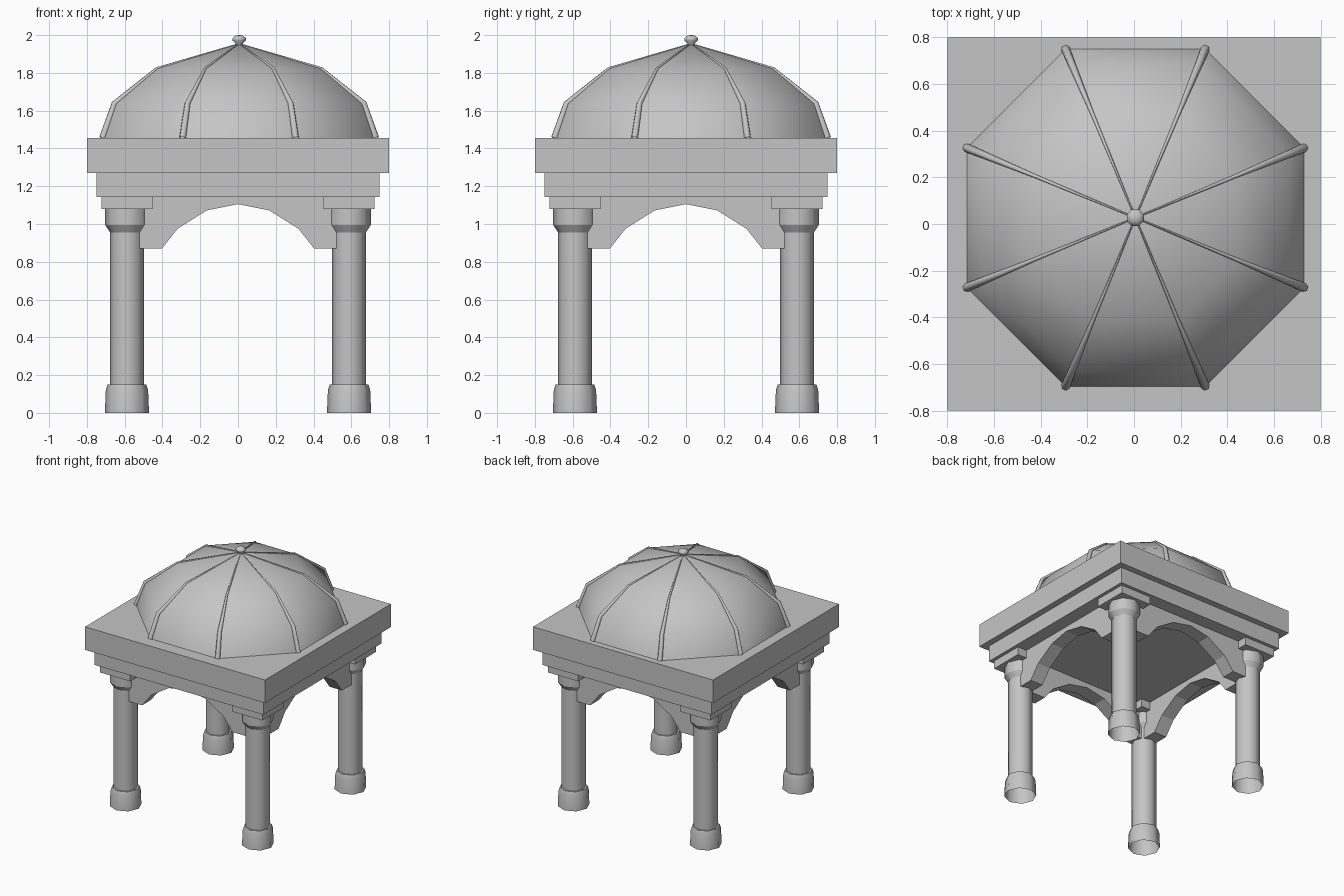
import bpy
import bmesh
import math
from mathutils import Matrix, Vector

cube = bpy.data.objects.get("Cube")
if cube:
    bpy.data.objects.remove(cube, do_unlink=True)

STONE = (0.56, 0.56, 0.56, 1.0)
stone = bpy.data.materials.new("grey_stone")
stone.use_nodes = True
stone.diffuse_color = STONE
stone.node_tree.nodes["Principled BSDF"].inputs["Base Color"].default_value = STONE


def finish(bm, name, smooth_angle=None):
    """Turn a bmesh into a linked object in the stone material."""
    bmesh.ops.recalc_face_normals(bm, faces=bm.faces)
    mesh = bpy.data.meshes.new(name)
    bm.to_mesh(mesh)
    bm.free()
    mesh.materials.append(stone)
    if smooth_angle:
        mesh.shade_smooth()
        mesh.set_sharp_from_angle(angle=math.radians(smooth_angle))
    obj = bpy.data.objects.new(name, mesh)
    bpy.context.collection.objects.link(obj)
    return obj


def block(name, x, y, width, z0, z1):
    """Square slab between two heights."""
    bm = bmesh.new()
    bmesh.ops.create_cube(bm, size=1)
    bmesh.ops.scale(bm, vec=(width, width, z1 - z0), verts=bm.verts)
    bmesh.ops.translate(bm, vec=(x, y, (z0 + z1) / 2), verts=bm.verts)
    return finish(bm, name)


def turned(name, x, y, profile, turn=0.0, smooth_angle=50):
    """Eight-sided turned part from (radius, height) points, open at its ends."""
    bm = bmesh.new()
    rings = []
    for r, z in profile:
        angles = [turn + i * math.tau / 8 for i in range(8)]
        if r == 0:
            rings.append([bm.verts.new((x, y, z))] * 8)
        else:
            rings.append([bm.verts.new((x + r * math.cos(a), y + r * math.sin(a), z))
                          for a in angles])
    for low, high in zip(rings, rings[1:]):
        for i in range(8):
            j = (i + 1) % 8
            corners = [low[i], low[j], high[j], high[i]]
            bm.faces.new(list(dict.fromkeys(corners)))
    return finish(bm, name, smooth_angle)


# Roof slab and beam course
block("roof_slab", 0, 0, 1.6, 1.27, 1.455)
block("beam_course", 0, 0, 1.5, 1.143, 1.27)

# Four columns: flared base, shaft, capital and square abacus
POST = 0.588
for sx, side in ((-1, "right"), (1, "left")):
    for sy, end in ((-1, "front"), (1, "back")):
        x, y, tag = sx * POST, sy * POST, f"{end}_{side}"
        turned(f"{tag}_base", x, y, [(0.117, 0), (0.112, 0.12), (0.103, 0.15), (0.085, 0.15)])
        turned(f"{tag}_shaft", x, y, [(0.09, 0.14), (0.09, 0.96)])
        turned(f"{tag}_capital_taper", x, y, [(0.088, 0.953), (0.115, 0.995)])
        turned(f"{tag}_capital", x, y, [(0.115, 0.995), (0.115, 1.08)])
        block(f"{tag}_abacus", x, y, 0.27, 1.08, 1.143)

# Arched panel on each side
half_arch = [(0.55, 1.145), (0.55, 0.87), (0.403, 0.87), (0.32, 0.975), (0.165, 1.072)]
outline = half_arch + [(0, 1.105)] + [(-px, pz) for px, pz in reversed(half_arch)]
THICK = 0.11
for k, side in enumerate(("front", "left", "back", "right")):
    bm = bmesh.new()
    face = bm.faces.new([bm.verts.new((px, -POST - THICK / 2, pz)) for px, pz in outline])
    ext = bmesh.ops.extrude_face_region(bm, geom=[face], use_keep_orig=True)
    moved = [v for v in ext["geom"] if isinstance(v, bmesh.types.BMVert)]
    bmesh.ops.translate(bm, vec=(0, THICK, 0), verts=moved)
    bmesh.ops.rotate(bm, matrix=Matrix.Rotation(k * math.pi / 2, 3, "Z"), verts=bm.verts)
    finish(bm, f"{side}_arch")

# Faceted dome, a little off centre
CX, CY = 0.006, 0.027
dome_profile = [(0.782, 1.455), (0.714, 1.638), (0.472, 1.823), (0, 1.955)]
turned("dome", CX, CY, dome_profile, math.pi / 8)

# Tapering ribs along the dome corners
rib_radii = (0.019, 0.016, 0.008, 0.003)
for i in range(8):
    a = math.pi / 8 + i * math.pi / 4
    curve = bpy.data.curves.new(f"dome_rib_{i + 1}", "CURVE")
    curve.dimensions = "3D"
    curve.bevel_depth = 1.0
    curve.bevel_resolution = 1
    curve.materials.append(stone)
    path = curve.splines.new("POLY")
    path.points.add(len(dome_profile) - 1)
    for p, (r, z), width in zip(path.points, dome_profile, rib_radii):
        p.co = (CX + r * math.cos(a), CY + r * math.sin(a), z, 1)
        p.radius = width
    path.use_smooth = True
    rib = bpy.data.objects.new(curve.name, curve)
    bpy.context.collection.objects.link(rib)

# Finial knob
turned("finial", CX, CY, [(0.022, 1.94), (0.022, 1.958), (0.039, 1.972), (0.039, 1.984),
                          (0.02, 1.998), (0, 2.0)], math.pi / 8, 60)
